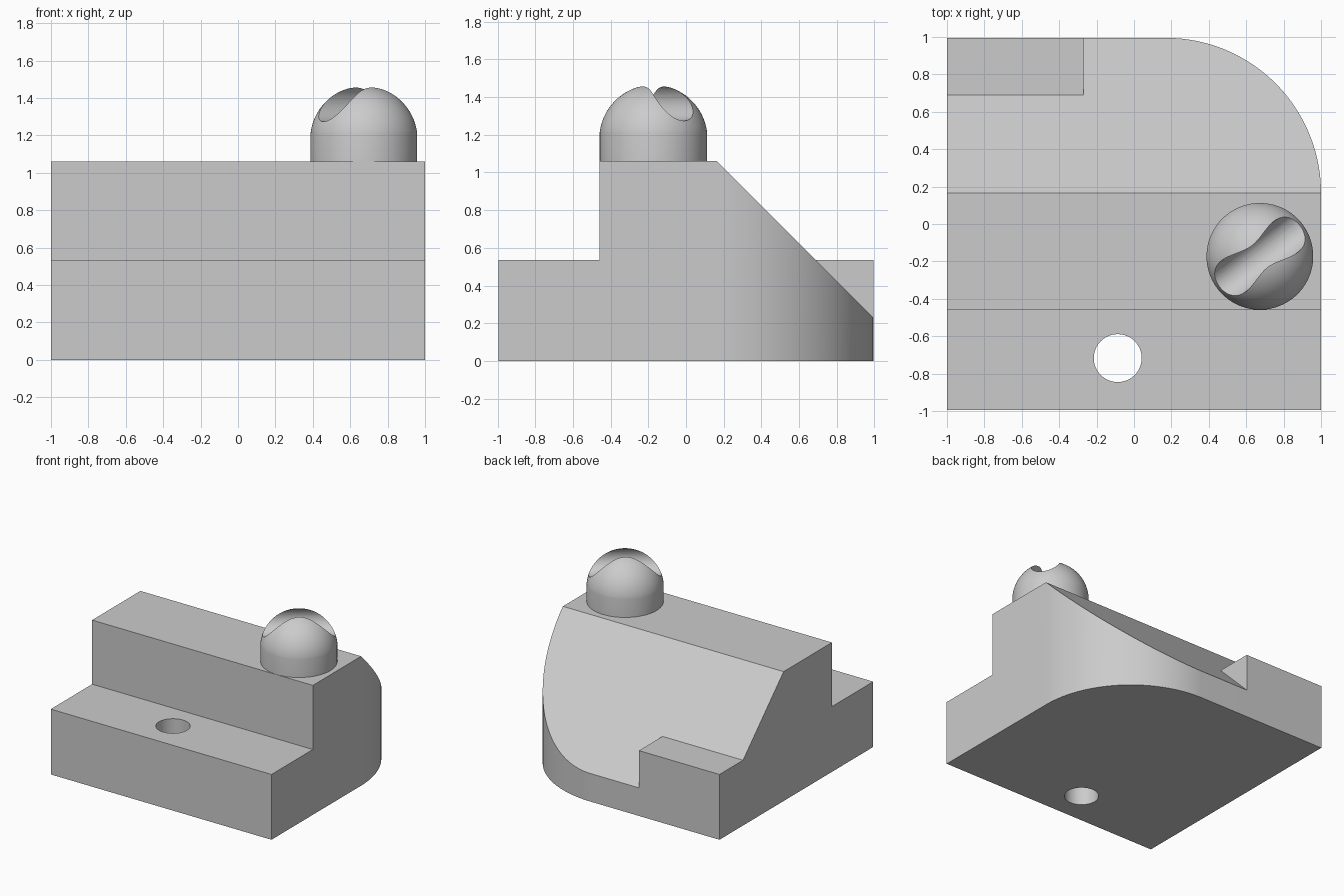
import bpy, bmesh, math
from mathutils import Vector, Matrix

cube = bpy.data.objects.get("Cube")
if cube:
    bpy.data.objects.remove(cube)

grey = bpy.data.materials.new("plain_grey")
grey.use_nodes = True
grey.diffuse_color = (0.6, 0.6, 0.6, 1)
grey.node_tree.nodes["Principled BSDF"].inputs["Base Color"].default_value = (0.6, 0.6, 0.6, 1)

TOP, STEP, DEPTH = 1.06, 0.535, 0.995


def finish(bm, name):
    bmesh.ops.recalc_face_normals(bm, faces=bm.faces)
    mesh = bpy.data.meshes.new(name)
    bm.to_mesh(mesh)
    bm.free()
    mesh.materials.append(grey)
    obj = bpy.data.objects.new(name, mesh)
    bpy.context.collection.objects.link(obj)
    return obj


def prism(name, points, direction):
    """Extrude a closed outline along a direction."""
    bm = bmesh.new()
    face = bm.faces.new([bm.verts.new(p) for p in points])
    ext = bmesh.ops.extrude_face_region(bm, geom=[face])
    verts = [g for g in ext["geom"] if isinstance(g, bmesh.types.BMVert)]
    bmesh.ops.translate(bm, verts=verts, vec=Vector(direction))
    return finish(bm, name)


def cylinder(name, radius, length, matrix):
    bm = bmesh.new()
    bmesh.ops.create_cone(bm, cap_ends=True, segments=64, radius1=radius,
                          radius2=radius, depth=length, matrix=matrix)
    return finish(bm, name)


def combine(target, helper, operation):
    """Apply a boolean, then drop the helper."""
    mod = target.modifiers.new(operation.lower(), "BOOLEAN")
    mod.operation, mod.object, mod.solver = operation, helper, "EXACT"
    bpy.ops.object.select_all(action="DESELECT")
    bpy.context.view_layer.objects.active = target
    target.select_set(True)
    bpy.ops.object.modifier_apply(modifier=mod.name)
    bpy.data.objects.remove(helper)


def smooth(obj, angle):
    bpy.ops.object.select_all(action="DESELECT")
    bpy.context.view_layer.objects.active = obj
    obj.select_set(True)
    bpy.ops.object.shade_smooth_by_angle(angle=math.radians(angle))


# Stepped block with a sloping back
side = [(-DEPTH, 0), (DEPTH, 0), (DEPTH, 0.23), (0.165, TOP),
        (-0.46, TOP), (-0.46, STEP), (-DEPTH, STEP)]
block = prism("stepped_block", [(-1, y, z) for y, z in side], (2, 0, 0))

# Large rounded back corner
R = 0.83
arc = [(1 - R + R * math.cos(t), DEPTH - R + R * math.sin(t))
       for t in [math.pi / 2 * i / 48 for i in range(49)]]
corner = [(1.2, DEPTH - R)] + arc + [(1 - R, 1.2), (1.2, 1.2)]
combine(block, prism("corner_cutter", [(x, y, -0.2) for x, y in corner], (0, 0, 2)), "DIFFERENCE")

# Raised ledge on the slope
ledge = [(-1, 0.69), (-0.27, 0.69), (-0.27, DEPTH), (-1, DEPTH)]
combine(block, prism("ledge", [(x, y, 0) for x, y in ledge], (0, 0, STEP)), "UNION")

# Round hole through the front step
combine(block, cylinder("hole_cutter", 0.128, 2, Matrix.Translation((-0.087, -0.717, 0.3))), "DIFFERENCE")
smooth(block, 20)

# Domed knob, lathed from a profile
CX, CY, RIM, RAD = 0.673, -0.173, 1.21, 0.285
CZ, BALL = 1.178, 0.287
start = math.asin((RIM - CZ) / BALL)
angles = [start + (math.pi / 2 - start) * i / 32 for i in range(33)]
profile = [(0, TOP - 0.01), (RAD, TOP - 0.01)]
profile += [(BALL * math.cos(a), CZ + BALL * math.sin(a)) for a in angles]
bm = bmesh.new()
verts = [bm.verts.new((CX + r, CY, z)) for r, z in profile]
edges = [bm.edges.new(pair) for pair in zip(verts, verts[1:])]
bmesh.ops.spin(bm, geom=verts + edges, cent=(CX, CY, 0), axis=(0, 0, 1),
               angle=math.tau, steps=96, use_duplicate=False)
bmesh.ops.remove_doubles(bm, verts=bm.verts, dist=0.0001)
knob = finish(bm, "domed_knob")

# Diagonal groove across the knob
turn = Matrix.Rotation(math.radians(37), 4, "Z") @ Matrix.Rotation(math.pi / 2, 4, "Y")
combine(knob, cylinder("groove_cutter", 0.105, 1, Matrix.Translation((CX, CY, 1.379)) @ turn), "DIFFERENCE")
smooth(knob, 30)
